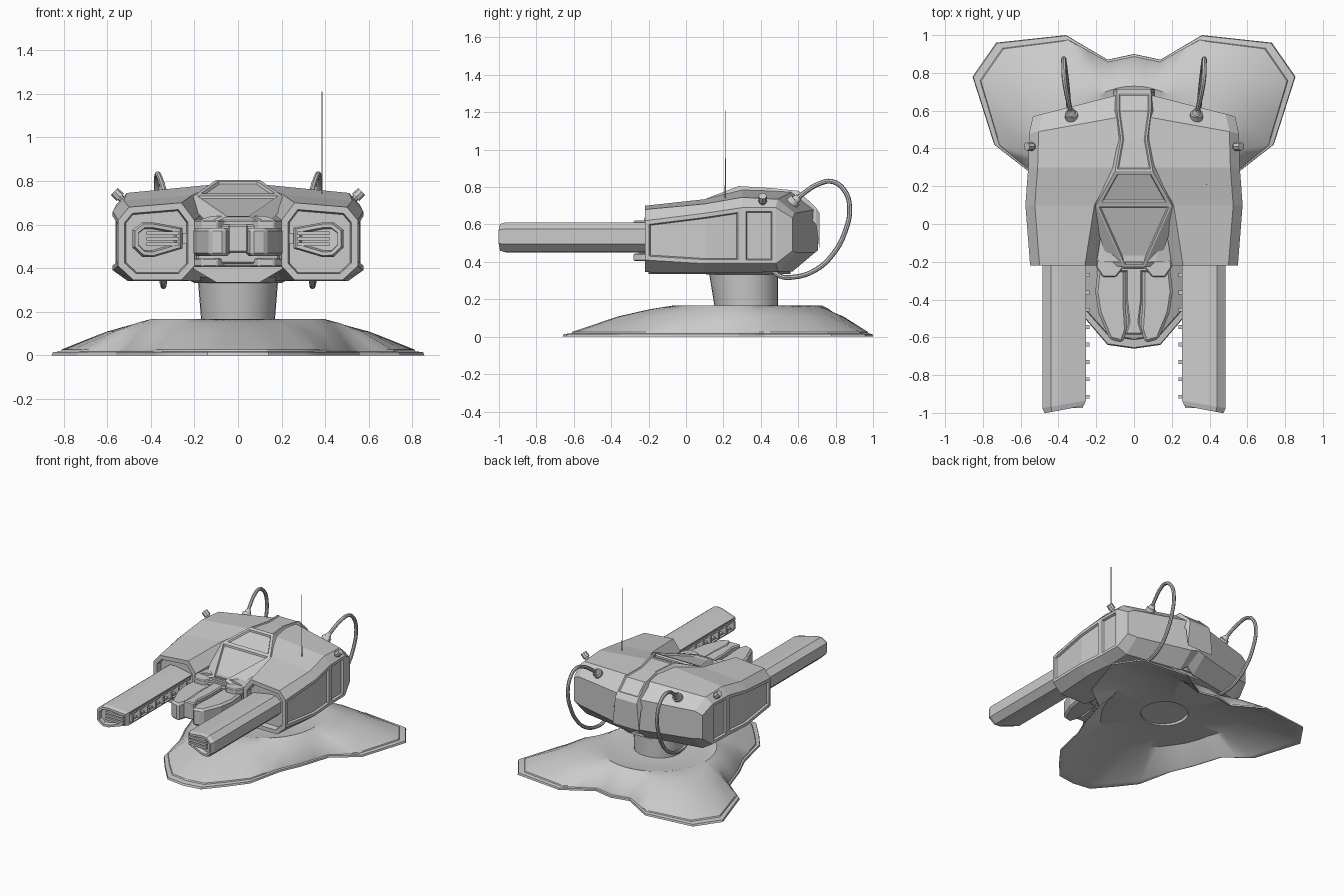
import bpy, bmesh, math
from mathutils import Vector, Matrix

cube = bpy.data.objects.get("Cube")
if cube:
    bpy.data.objects.remove(cube)

grey = bpy.data.materials.new("light_grey_metal")
grey.use_nodes = True
grey.diffuse_color = (0.6, 0.6, 0.6, 1)
grey.node_tree.nodes["Principled BSDF"].inputs["Base Color"].default_value = (0.6, 0.6, 0.6, 1)


def finish(name, bm, mirror=False, bevel=0, smooth=False):
    """Turn a bmesh into a named object with its modifiers."""
    bmesh.ops.recalc_face_normals(bm, faces=bm.faces)
    mesh = bpy.data.meshes.new(name)
    bm.to_mesh(mesh)
    bm.free()
    mesh.materials.clear()
    mesh.materials.append(grey)
    ob = bpy.data.objects.new(name, mesh)
    bpy.context.collection.objects.link(ob)
    if bevel:
        mod = ob.modifiers.new("Bevel", "BEVEL")
        mod.width = bevel
        mod.segments = 1
    if mirror:
        ob.modifiers.new("Mirror", "MIRROR").use_mirror_merge = False
    if smooth:
        bpy.ops.object.select_all(action="DESELECT")
        ob.select_set(True)
        bpy.context.view_layer.objects.active = ob
        bpy.ops.object.shade_smooth_by_angle(angle=math.radians(30))
    return ob


def loft(rings):
    """Skin closed rings; returns bmesh, side faces by row, and both caps."""
    bm = bmesh.new()
    loops = [[bm.verts.new(p) for p in ring] for ring in rings]
    n = len(loops[0])
    rows = [[bm.faces.new((a[i], a[(i + 1) % n], b[(i + 1) % n], b[i])) for i in range(n)]
            for a, b in zip(loops, loops[1:])]
    caps = [bm.faces.new(loops[0]), bm.faces.new(loops[-1])]
    bmesh.ops.recalc_face_normals(bm, faces=bm.faces)
    return bm, rows, caps


def recess(bm, faces, width, depth):
    bmesh.ops.inset_region(bm, faces=faces, thickness=width, use_even_offset=True)
    bmesh.ops.inset_region(bm, faces=faces, thickness=0.006, depth=-depth, use_even_offset=True)


def prism(name, plan, z0, z1, mirror=False, bevel=0):
    bm, _, _ = loft([[(x, y, z) for x, y in plan] for z in (z0, z1)])
    return finish(name, bm, mirror, bevel)


def boxes(name, items, mirror=False):
    bm = bmesh.new()
    for centre, size in items:
        bmesh.ops.create_cube(bm, size=1, matrix=Matrix.Translation(centre) @ Matrix.Diagonal((*size, 1)))
    return finish(name, bm, mirror)


def rod(name, parts, mirror=False, sides=12):
    """Stack of cylinders, each given as start, end, start radius, end radius."""
    bm = bmesh.new()
    for a, b, r0, r1 in parts:
        a, b = Vector(a), Vector(b)
        turn = (b - a).to_track_quat("Z", "Y").to_matrix().to_4x4()
        bmesh.ops.create_cone(bm, cap_ends=True, segments=sides, radius1=r0, radius2=r1,
                              depth=(b - a).length, matrix=Matrix.Translation((a + b) / 2) @ turn)
    return finish(name, bm, mirror, smooth=True)


# Three-lobed base, a hollow shell lofted from the outline to a circle
half = [(0, -.66), (.14, -.64), (.26, -.5), (.36, -.37), (.42, -.1), (.49, .06), (.56, .28),
        (.74, .42), (.855, .78), (.73, .96), (.36, 1), (.14, .87), (0, .9)]
coarse = half + [(-x, y) for x, y in half[-2:0:-1]]
outline = []
for p, q in zip(coarse, coarse[1:] + coarse[:1]):
    p, q = Vector(p), Vector(q)
    outline += [p, p.lerp(q, .5)]
hub = Vector((0, .33))


def base_ring(blend, radius, z):
    ring = []
    for p in outline:
        d = p - hub
        q = hub + d.lerp(d.normalized() * radius, blend)
        ring.append((q.x, q.y, z))
    return ring


shell = [(1, .165, .152), (1, .165, .122), (.78, .4, .122), (.1, .4, .008), (.03, .4, 0),
         (0, .4, 0), (.01, .4, .014), (.08, .4, .018), (.09, .4, .026), (.5, .4, .108),
         (.8, .4, .148), (1, .4, .166), (1, .35, .152), (1, .16, .155)]
bm, _, _ = loft([base_ring(*s) for s in shell])
finish("base", bm, smooth=True)

# Pedestal, leaning slightly forward, and its collar
rod("pedestal", [((0, .325, .145), (0, .306, .37), .168, .186)], sides=32)
rod("pedestal_collar", [((0, .31, .332), (0, .31, .36), .2, .26)], sides=32)


# Side hulls: chamfered sections lofted from front to back
def hull_ring(y_in, y_out, xi, xo, zb, zl, zu, zto, zti):
    pts = [(xi + .06, zb), (xo - .07, zb), (xo, zl), (xo, zu), (xo - .05, zto),
           (xi + .06, zti), (xi, zu), (xi, zl)]
    return [(x, y_in + (y_out - y_in) * (x - xi) / (xo - xi), z) for x, z in pts]


bm, rows, caps = loft([
    hull_ring(-.22, -.22, .2, .55, .345, .41, .62, .68, .7),
    hull_ring(.1, .1, .15, .575, .34, .39, .66, .71, .735),
    hull_ring(.3, .3, .04, .56, .34, .39, .69, .745, .785),
    hull_ring(.58, .48, 0, .555, .348, .39, .69, .735, .775),
    hull_ring(.705, .57, 0, .535, .45, .46, .635, .66, .68)])
recess(bm, [rows[0][2], rows[1][2]], .022, .015)
recess(bm, [rows[2][2]], .02, .015)
recess(bm, [caps[0]], .03, .04)
finish("side_hull", bm, mirror=True)

# Central core between the hulls, with a chamfered belly
core = [(.1, .335), (.21, .4), (.21, .61), (.12, .64)]
core += [(-x, z) for x, z in reversed(core)]
bm, _, _ = loft([[(x, y, z) for x, z in core] for y in (-.2, .56)])
finish("central_core", bm)

# Canopy and spine; each row is y, top half width, top z, lower half width, lower z
spine = [(-.225, .055, .635, .13, .6), (.1, .2, .735, .235, .7), (.28, .1, .805, .14, .755),
         (.45, .07, .795, .1, .74), (.6, .09, .78, .115, .7), (.695, .09, .69, .11, .6),
         (.715, .09, .66, .11, .46)]
bm, rows, _ = loft([[(-wb, y, zb), (-wt, y, zt), (wt, y, zt), (wb, y, zb)]
                    for y, wt, zt, wb, zb in spine])
recess(bm, [rows[0][1]], .01, .012)
recess(bm, [rows[1][1]], .018, .012)
recess(bm, [row[1] for row in rows[2:5]], .01, .005)
finish("canopy_and_spine", bm)

# Nose brackets above and below, with a faceted front panel between
bracket = [(.2, -.19), (.2, -.23), (.165, -.28), (.095, -.28), (.06, -.235)]
bracket += [(-x, y) for x, y in reversed(bracket)]
for name, z0, z1 in (("upper_nose_bracket", .575, .62), ("lower_nose_bracket", .405, .445)):
    prism(name, bracket, z0, z1, bevel=.006)
prism("nose_panel", [(.19, -.18), (.19, -.22), (.09, -.255), (-.09, -.255), (-.19, -.22), (-.19, -.18)],
      .42, .6, bevel=.008)

# Nose prongs
prism("side_prong", [(.045, -.22), (.19, -.22), (.205, -.36), (.188, -.47), (.13, -.61), (.06, -.63),
                     (.036, -.56), (.045, -.42)], .455, .585, True, .014)
prism("centre_prong", [(.042, -.21), (.042, -.4), (.028, -.52), (.048, -.585), (-.048, -.585),
                       (-.028, -.52), (-.042, -.4), (-.042, -.21)], .47, .6, bevel=.008)

# Gun barrels with slanted muzzles and a channel along the inner side
section = [(.255, .49), (.39, .45), (.44, .452), (.485, .495), (.485, .575), (.44, .61), (.39, .61),
           (.255, .585)]


def barrel_ring(scale, y, slant):
    return [(.37 + (x - .37) * scale, y - (x - .25) * slant, .53 + (z - .53) * scale) for x, z in section]


bm, rows, caps = loft([barrel_ring(1, -.15, 0), barrel_ring(1, -.935, .17), barrel_ring(.9, -.962, .17)])
recess(bm, [caps[1]], .016, .03)
recess(bm, [rows[0][7]], .008, .05)
finish("gun_barrel", bm, mirror=True)
boxes("muzzle_slats", [((.345, -.96, z), (.15, .03, .016)) for z in (.51, .535, .56)], True)

# Inner rails and their cross studs
boxes("barrel_rails", [((.285, -.57, z), (.05, .75, .016)) for z in (.515, .56)], True)
boxes("barrel_studs", [((.265, -.27 - .092 * i, .537), (.06, .02, .05)) for i in range(8)], True)

# Hoses from the hull top to its underside
path = [(.332, .58, .725), (.345, .64, .775), (.36, .71, .817), (.37, .78, .83), (.372, .845, .785),
        (.372, .875, .69), (.368, .85, .56), (.36, .785, .44), (.35, .69, .355), (.343, .57, .318),
        (.34, .5, .325), (.34, .45, .37)]
curve = bpy.data.curves.new("hose_path", "CURVE")
curve.dimensions = "3D"
curve.bevel_depth = .013
curve.bevel_resolution = 2
line = curve.splines.new("BEZIER")
line.bezier_points.add(len(path) - 1)
for bp, co in zip(line.bezier_points, path):
    bp.co = co
    bp.handle_left_type = bp.handle_right_type = "AUTO"
line.resolution_u = 4
helper = bpy.data.objects.new("hose_path", curve)
bpy.context.collection.objects.link(helper)
evaluated = helper.evaluated_get(bpy.context.evaluated_depsgraph_get())
bm = bmesh.new()
bm.from_mesh(bpy.data.meshes.new_from_object(evaluated))
bpy.data.objects.remove(helper)
finish("hose", bm, mirror=True, smooth=True)
rod("hose_socket", [((.33, .55, .70), (.332, .585, .73), .034, .034),
                    ((.332, .585, .73), (.336, .605, .747), .026, .018)], True)

# Corner lamps and the antenna
rod("corner_lamp", [((.51, .41, .69), (.55, .41, .735), .016, .016),
                    ((.54, .41, .725), (.568, .41, .752), .024, .022)], True, 8)
rod("antenna", [((.385, .21, .72), (.385, .21, 1.21), .003, .002)], sides=6)
